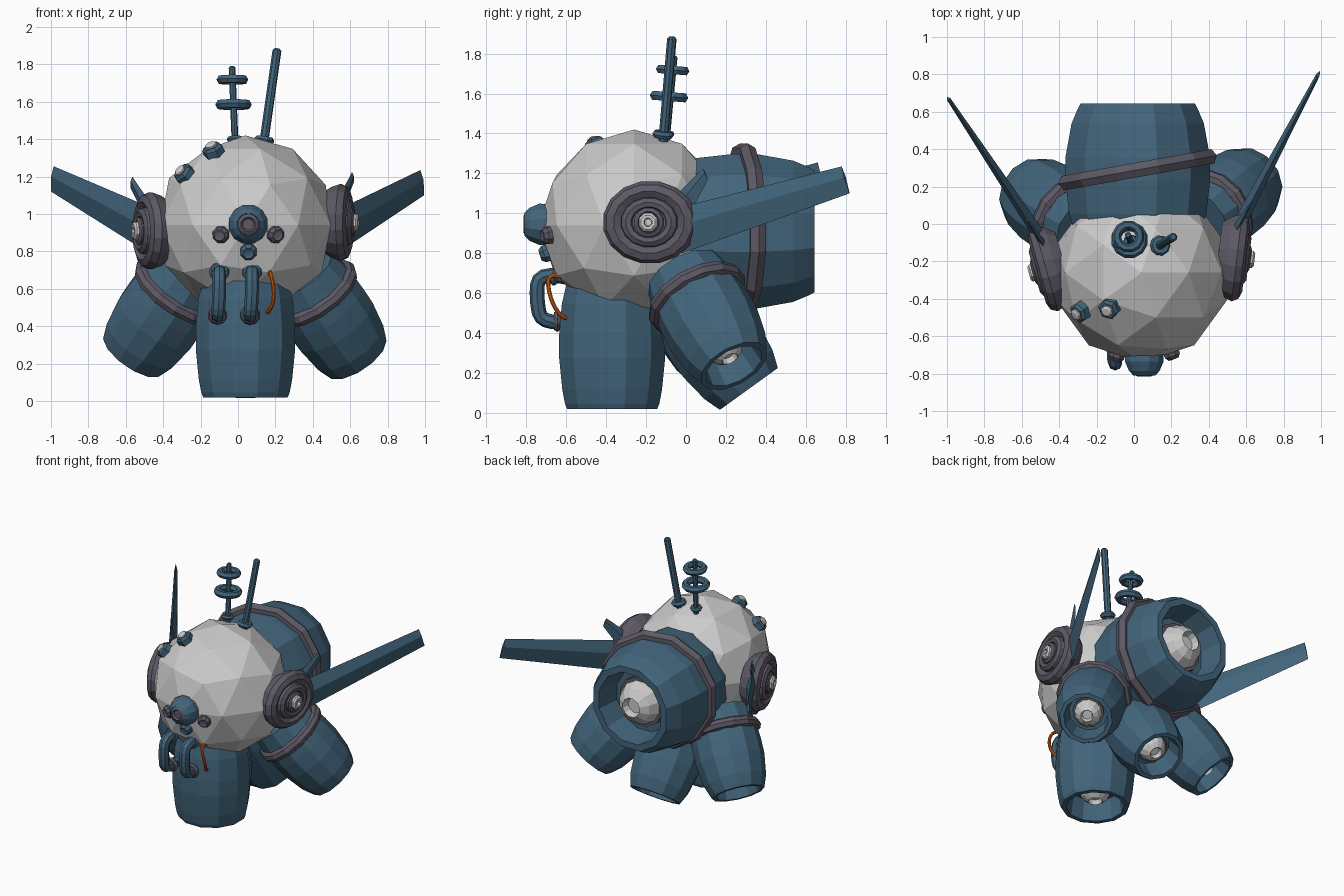
import bpy, bmesh
from math import cos, sin, pi
from mathutils import Vector

if "Cube" in bpy.data.objects:
    bpy.data.objects.remove(bpy.data.objects["Cube"])


def material(name, rgb):
    m = bpy.data.materials.new(name)
    m.diffuse_color = (*rgb, 1)
    m.use_nodes = True
    m.node_tree.nodes["Principled BSDF"].inputs["Base Color"].default_value = m.diffuse_color
    return m


BLUE = material("navy", (0.055, 0.13, 0.2))
DARK = material("dark_grey", (0.11, 0.1, 0.13))
ORANGE = material("orange", (0.75, 0.12, 0.01))


def finish(bm, name, mat=None):
    bmesh.ops.remove_doubles(bm, verts=bm.verts, dist=1e-5)
    bmesh.ops.recalc_face_normals(bm, faces=bm.faces)
    me = bpy.data.meshes.new(name)
    bm.to_mesh(me)
    bm.free()
    ob = bpy.data.objects.new(name, me)
    bpy.context.collection.objects.link(ob)
    if mat:
        me.materials.append(mat)
    return ob


def lathe(name, profile, loc, axis, mat=None, segs=12, flat=1.0):
    """Revolve (radius, height) points around an axis through loc."""
    bm = bmesh.new()
    rings = []
    for r, h in profile:
        if r == 0:
            rings.append([bm.verts.new((0, 0, h))])
        else:
            rings.append([bm.verts.new((r * cos(2 * pi * (i + .5) / segs),
                                        r * flat * sin(2 * pi * (i + .5) / segs), h))
                          for i in range(segs)])
    for a, b in zip(rings, rings[1:]):
        for i in range(segs):
            j = (i + 1) % segs
            quad = [a[i % len(a)], a[j % len(a)], b[j % len(b)], b[i % len(b)]]
            bm.faces.new(list(dict.fromkeys(quad)))
    ob = finish(bm, name, mat)
    ob.location = loc
    ob.rotation_euler = Vector(axis).to_track_quat('Z', 'Y').to_euler()
    return ob


def torus(name, R, r, loc, axis, mat, segs=14, sides=8):
    prof = [(R + r * cos(2 * pi * i / sides), r * sin(2 * pi * i / sides)) for i in range(sides + 1)]
    return lathe(name, prof, loc, axis, mat, segs)


def rod(name, a, b, r, mat):
    d = Vector(b) - Vector(a)
    L = d.length
    return lathe(name, [(0, 0), (r, 0), (r, L - r * .5), (r * .6, L), (0, L)], a, d, mat, 8)


def thruster(name, end, axis, length, R, rim):
    """Open barrel whose mouth is at end, with a grey nozzle inside."""
    axis = Vector(axis).normalized()
    start = Vector(end) - axis * length
    L = length
    lathe(name, [(0, 0), (.85 * R, 0), (.95 * R, .18 * L), (R, .42 * L), (R, .6 * L),
                 ((.6 + .4 * rim) * R, .85 * L), ((rim + .04) * R, .96 * L), (rim * R, L),
                 ((rim - .12) * R, L), ((rim - .2) * R, .76 * L), (0, .76 * L)], start, axis, BLUE)
    n = R * .4
    lathe(name + "_nozzle_collar", [(0, 0), (n * 1.15, 0), (n * 1.15, .3 * n), (0, .3 * n)],
          start + axis * .75 * L, axis, DARK)
    lathe(name + "_nozzle", [(n, 0), (n, .35 * n), (.8 * n, .75 * n), (.45 * n, n), (.35 * n, .7 * n), (0, .7 * n)],
          start + axis * .76 * L, axis)


def pipe(name, pts, r, mat):
    cu = bpy.data.curves.new(name, 'CURVE')
    cu.dimensions = '3D'
    cu.bevel_depth, cu.bevel_resolution, cu.resolution_u = r, 2, 4
    cu.use_fill_caps = True
    sp = cu.splines.new('NURBS')
    sp.points.add(len(pts) - 1)
    for p, c in zip(sp.points, pts):
        p.co = (*c, 1)
    sp.order_u = 3
    sp.use_endpoint_u = True
    sp.use_smooth = False
    cu.materials.append(mat)
    ob = bpy.data.objects.new(name, cu)
    bpy.context.collection.objects.link(ob)


def blade(name, root_top, root_bot, tip_top, tip_bot, thick):
    """Tapered fin with a diamond section."""
    rt, rb, tt, tb = map(Vector, (root_top, root_bot, tip_top, tip_bot))
    n = (tt - rt).cross(rb - rt).normalized()
    bm = bmesh.new()
    secs = []
    for t, b, w in ((rt, rb, thick), (tt, tb, thick * .3)):
        m = t.lerp(b, .4)
        secs.append([bm.verts.new(v) for v in (t, m + n * w, b, m - n * w)])
    for i in range(4):
        j = (i + 1) % 4
        bm.faces.new((secs[0][i], secs[0][j], secs[1][j], secs[1][i]))
    for s in secs:
        bm.faces.new(s)
    finish(bm, name, BLUE)


# Body
C = Vector((.04, -.26, .94))
bm = bmesh.new()
bmesh.ops.create_icosphere(bm, subdivisions=2, radius=.48)
finish(bm, "body").location = C

# Main rear thruster and its band
thruster("rear_thruster", (.02, .645, .91), (0, 1, 0), .72, .4, .79)
torus("rear_thruster_band", .4, .045, (.02, .29, .92), (-.18, 1, 0), DARK, 12, 6)

# Lower thrusters and leg bands
thruster("front_leg", (.04, -.37, .02), (0, 0, -1), .64, .275, .85)
thruster("back_leg", (.04, .315, .12), (0, .585, -.81), .6, .24, .77)
for side, end, axis in (("right", (.635, .24, .235), (.51, .41, -.755)),
                        ("left", (-.565, .18, .245), (-.53, .37, -.755))):
    a = Vector(axis).normalized()
    thruster(side + "_leg", end, a, .6, .24, .77)
    torus(side + "_leg_band", .225, .04, Vector(end) - a * .45, a, DARK)

# Side discs with buttons
for side, loc, axis in (("right", (.55, -.18, .955), (1, -.12, 0)),
                        ("left", (-.47, -.24, .91), (-1, -.28, 0))):
    lathe(side + "_disc", [(0, -.1), (.18, -.1), (.22, -.05), (.24, 0), (.22, .035), (.18, .05), (.145, .03),
                           (.14, .05), (.115, .065), (.09, .06), (.085, .04), (0, .04)],
          loc, axis, DARK, 16, .87)
    lathe(side + "_disc_hub", [(.075, .03), (.075, .065), (.055, .075), (.05, .05), (0, .05)], loc, axis, DARK, 12)
    lathe(side + "_disc_button", [(.05, .03), (.05, .085), (.038, .095), (.022, .095), (.018, .075), (0, .075)],
          loc, axis, None, 8)

# Wings and small upper fins
blade("right_wing", (.55, -.03, 1.03), (.545, -.02, .8), (.975, .78, 1.235), (.995, .82, 1.1), .035)
blade("left_wing", (-.48, -.12, 1.04), (-.46, -.1, .78), (-.985, .66, 1.255), (-1, .68, 1.12), .035)
blade("right_fin", (.54, -.05, 1.09), (.56, .03, 1.02), (.61, .085, 1.225), (.62, .11, 1.17), .02)
blade("left_fin", (-.47, -.14, 1.06), (-.5, -.07, .99), (-.565, .01, 1.2), (-.575, .03, 1.14), .02)

# Front eye and surrounding rivets
lathe("eye_housing", [(0, -.06), (.105, -.06), (.107, .0), (.085, .05), (.06, .075), (.055, .06), (0, .06)],
      (.055, -.735, .945), (0, -1, 0), BLUE, 12)
lathe("eye_lens", [(.058, 0), (.058, .07), (.04, .08), (.03, .068), (0, .068)],
      (.055, -.735, .945), (0, -1, 0), DARK, 10)
for name, x, z, mat in (("left_rivet", -.09, .89, DARK), ("right_rivet", .2, .89, DARK),
                        ("lower_rivet", .055, .8, BLUE)):
    d = Vector((x - C.x, 0, z - C.z))
    d.y = -(.46 ** 2 - d.length_squared) ** .5
    lathe(name, [(0, -.04), (.046, -.04), (.046, .015), (.03, .035), (.015, .03), (0, .03)], C + d, d, mat, 8)

# Hex bolts on the upper left
for i, p in enumerate(((-.295, -.475, 1.22), (-.135, -.455, 1.345))):
    d = (Vector(p) - C).normalized()
    base = C + d * .46
    lathe(f"hex_bolt_{i + 1}", [(0, -.03), (.058, -.03), (.058, .03), (.045, .045), (0, .045)], base, d, BLUE, 6)
    lathe(f"hex_bolt_cap_{i + 1}", [(.032, .03), (.032, .055), (.02, .062), (0, .062)], base, d, None, 8)

# Antennas
rod("tall_antenna", (.135, -.115, 1.36), (.21, -.07, 1.885), .024, BLUE)
torus("tall_antenna_base", .035, .02, (.14, -.115, 1.395), (.15, .1, 1), BLUE, 10, 6)
rod("ring_antenna", (-.015, -.1, 1.36), (-.032, -.06, 1.79), .018, BLUE)
torus("ring_antenna_base", .028, .016, (-.016, -.1, 1.4), (-.05, .15, 1), BLUE, 10, 6)
torus("antenna_ring_upper", .063, .024, (-.03, -.067, 1.718), (0, .08, 1), BLUE, 12, 6)
torus("antenna_ring_lower", .074, .026, (-.024, -.085, 1.585), (0, .08, 1), BLUE, 12, 6)

# Front hoses with collars, and the loose wire
for side, x in (("left", -.1), ("right", .075)):
    pipe(side + "_hose", [(x, -.56, .67), (x, -.74, .72), (x, -.75, .56), (x - .01, -.72, .44), (x - .01, -.58, .46)],
         .037, BLUE)
    torus(side + "_hose_upper_collar", .036, .018, (x, -.655, .69), (0, -1, .2), BLUE, 10, 6)
    torus(side + "_hose_lower_collar", .036, .018, (x - .01, -.645, .46), (0, -1, 0), DARK, 10, 6)
pipe("loose_wire", [(.17, -.62, .68), (.17, -.7, .71), (.2, -.68, .56), (.16, -.61, .46), (.14, -.56, .48)],
     .011, ORANGE)
